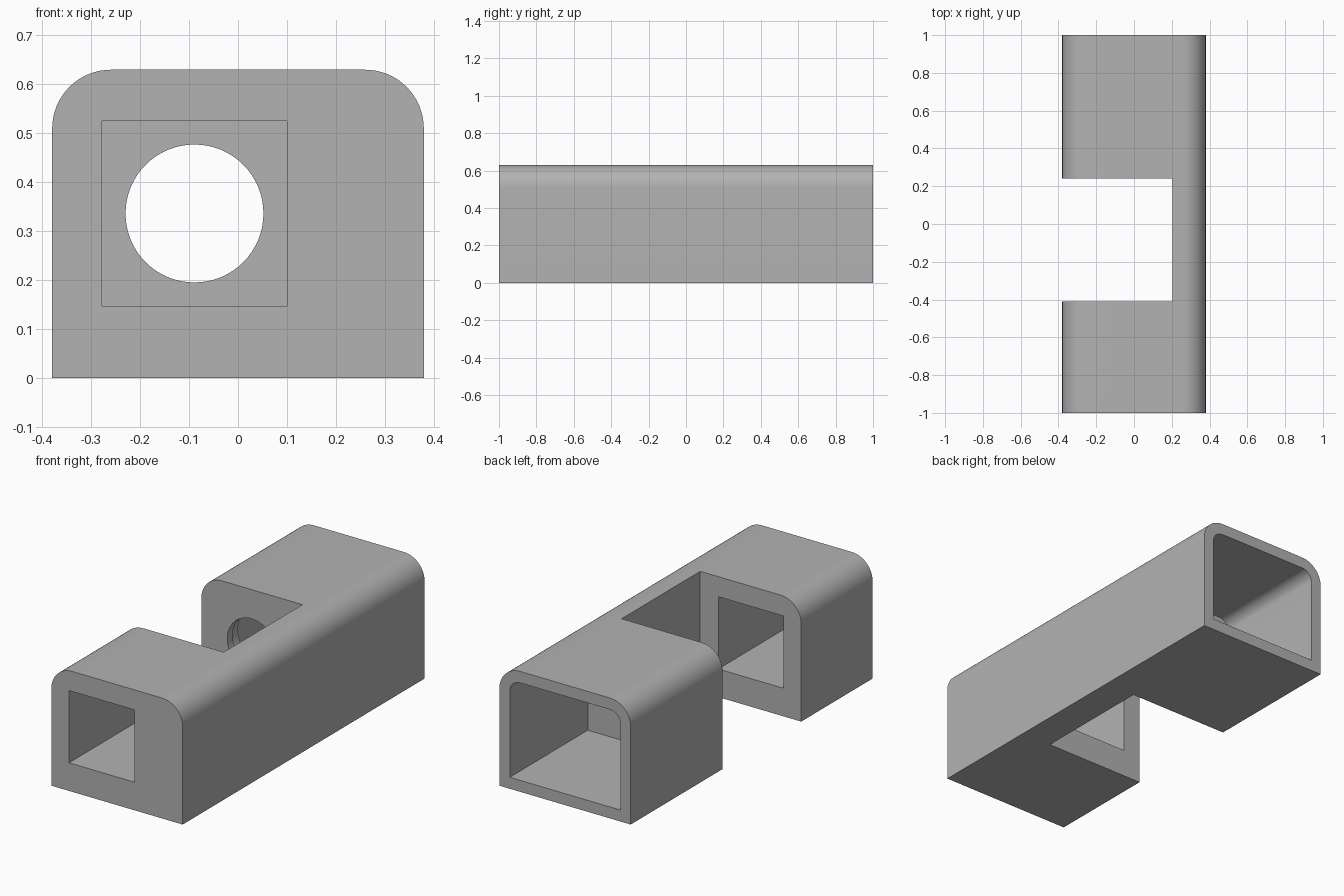
import bpy, bmesh, math

cube = bpy.data.objects.get("Cube")
if cube:
    bpy.data.objects.remove(cube, do_unlink=True)

grey = bpy.data.materials.new("plain grey")
grey.use_nodes = True
colour = (0.448, 0.448, 0.448, 1)
grey.diffuse_color = colour
grey.node_tree.nodes["Principled BSDF"].inputs["Base Color"].default_value = colour


def arc(cx, cz, r, start, end, steps):
    """Points along a circular arc in the x-z plane."""
    angles = [math.radians(start + (end - start) * i / steps) for i in range(steps + 1)]
    return [(cx + r * math.cos(a), cz + r * math.sin(a)) for a in angles]


def arch(half, z0, z1, r):
    """Rectangle with its two upper corners rounded."""
    return ([(-half, z0), (half, z0)]
            + arc(half - r, z1 - r, r, 0, 90, 16)
            + arc(-half + r, z1 - r, r, 90, 180, 16))


def box(x0, x1, z0, z1):
    return [(x0, z0), (x1, z0), (x1, z1), (x0, z1)]


def circle(cx, cz, r):
    return arc(cx, cz, r, 0, 360, 64)[:-1]


def extrude(name, profile, y0, y1):
    """Solid made by sweeping an x-z profile along y."""
    bm = bmesh.new()
    face = bm.faces.new([bm.verts.new((x, y0, z)) for x, z in profile])
    out = bmesh.ops.extrude_face_region(bm, geom=[face])
    moved = [v for v in out["geom"] if isinstance(v, bmesh.types.BMVert)]
    bmesh.ops.translate(bm, verts=moved, vec=(0, y1 - y0, 0))
    bmesh.ops.recalc_face_normals(bm, faces=bm.faces)
    mesh = bpy.data.meshes.new(name)
    bm.to_mesh(mesh)
    bm.free()
    mesh.materials.append(grey)
    obj = bpy.data.objects.new(name, mesh)
    bpy.context.collection.objects.link(obj)
    return obj


# Sizes shared by the body and its cutouts
LENGTH, HALF, HEIGHT, ROUND, WALL = 2.0, 0.38, 0.63, 0.12, 0.06
NOTCH_FRONT, NOTCH_BACK, POCKET_END = -0.41, 0.24, 0.355
HOLE_X, HOLE_Z = -0.089, 0.336
BACK, OVER = LENGTH / 2, 0.1

# Long housing with rounded upper edges
body = extrude("housing", arch(HALF, 0, HEIGHT, ROUND), -BACK, BACK)

# Side notch, square channel, stepped round hole and rear pocket
s = 0.189
cutters = [
    extrude("notch_cutter", box(-HALF - OVER, 0.205, -OVER, HEIGHT + OVER),
            NOTCH_FRONT, NOTCH_BACK),
    extrude("channel_cutter", box(HOLE_X - s, HOLE_X + s, HOLE_Z - s, HOLE_Z + s),
            -BACK - OVER, NOTCH_FRONT + OVER),
    extrude("pocket_cutter", arch(HALF - WALL, WALL, HEIGHT - WALL, ROUND - WALL),
            POCKET_END, BACK + OVER),
    extrude("hole_cutter", circle(HOLE_X, HOLE_Z, 0.141),
            NOTCH_BACK - OVER, POCKET_END + OVER),
    extrude("counterbore_cutter", circle(HOLE_X, HOLE_Z, 0.16),
            NOTCH_BACK + 0.045, POCKET_END + OVER),
]

bpy.ops.object.select_all(action="DESELECT")
bpy.context.view_layer.objects.active = body
body.select_set(True)
for cutter in cutters:
    cutter.hide_render = True
    mod = body.modifiers.new(cutter.name, "BOOLEAN")
    mod.operation = "DIFFERENCE"
    mod.solver = "EXACT"
    mod.object = cutter
    bpy.ops.object.modifier_apply(modifier=mod.name)
    bpy.data.objects.remove(cutter, do_unlink=True)

bpy.ops.object.shade_smooth_by_angle(angle=math.radians(30))
